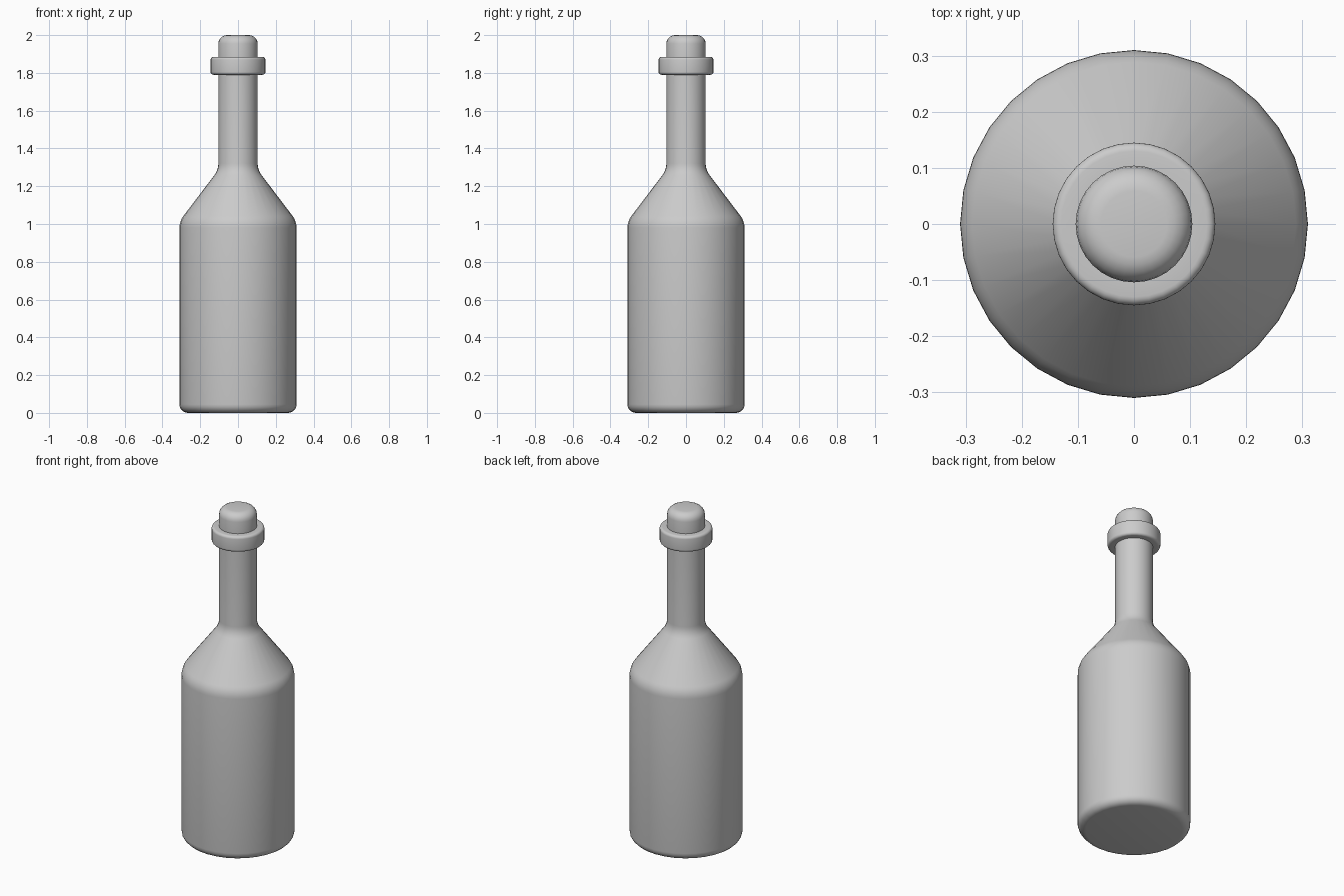
import bpy
import bmesh
import math
from mathutils import Vector

SIDES = 32
ARC_STEPS = 5

cube = bpy.data.objects.get("Cube")
if cube:
    bpy.data.objects.remove(cube, do_unlink=True)


def rounded(profile):
    """Replace each corner (radius, height, cut) by an arc starting cut away from it."""
    points = []
    for i, (r, z, cut) in enumerate(profile):
        corner = Vector((r, z))
        if not cut:
            points.append(corner)
            continue
        before = Vector(profile[i - 1][:2]) if i else Vector((0, z))
        after = Vector(profile[i + 1][:2]) if i + 1 < len(profile) else Vector((0, z))
        to_a = (before - corner).normalized()
        to_b = (after - corner).normalized()
        half = to_a.angle(to_b) / 2
        arc_radius = cut * math.tan(half)
        center = corner + (to_a + to_b).normalized() * cut / math.cos(half)
        start = (corner + to_a * cut - center).normalized()
        end = (corner + to_b * cut - center).normalized()
        for k in range(ARC_STEPS + 1):
            direction = start.slerp(end, k / ARC_STEPS).normalized()
            points.append(center + direction * arc_radius)
    return points


def lathe(name, profile):
    """Turn a bottom-to-top profile round z and cap both ends."""
    bm = bmesh.new()
    rings = []
    for r, z in rounded(profile):
        angles = [math.tau * s / SIDES for s in range(SIDES)]
        rings.append([bm.verts.new((r * math.cos(a), r * math.sin(a), z)) for a in angles])
    for low, high in zip(rings, rings[1:]):
        for s in range(SIDES):
            t = (s + 1) % SIDES
            bm.faces.new((low[s], low[t], high[t], high[s]))
    bm.faces.new(rings[0][::-1])
    bm.faces.new(rings[-1])
    mesh = bpy.data.meshes.new(name)
    bm.to_mesh(mesh)
    bm.free()
    obj = bpy.data.objects.new(name, mesh)
    bpy.context.collection.objects.link(obj)
    bpy.ops.object.select_all(action='DESELECT')
    obj.select_set(True)
    bpy.context.view_layer.objects.active = obj
    bpy.ops.object.shade_smooth_by_angle(angle=math.radians(35))


BODY_R, NECK_R, LIP_R = 0.31, 0.104, 0.145
LIP_BOTTOM, LIP_TOP = 1.79, 1.885

# Body, sloping shoulder, neck and lip in one turned piece
lathe("bottle", [
    (BODY_R, 0, 0.045),
    (BODY_R, 1.015, 0.035),
    (NECK_R, 1.286, 0.035),
    (NECK_R, LIP_BOTTOM, 0),
    (LIP_R, LIP_BOTTOM, 0.015),
    (LIP_R, LIP_TOP, 0.015),
    (NECK_R, LIP_TOP, 0),
])

# Rounded stopper sitting on the lip
lathe("stopper", [
    (NECK_R, LIP_TOP, 0),
    (NECK_R, 2.0, 0.045),
])
